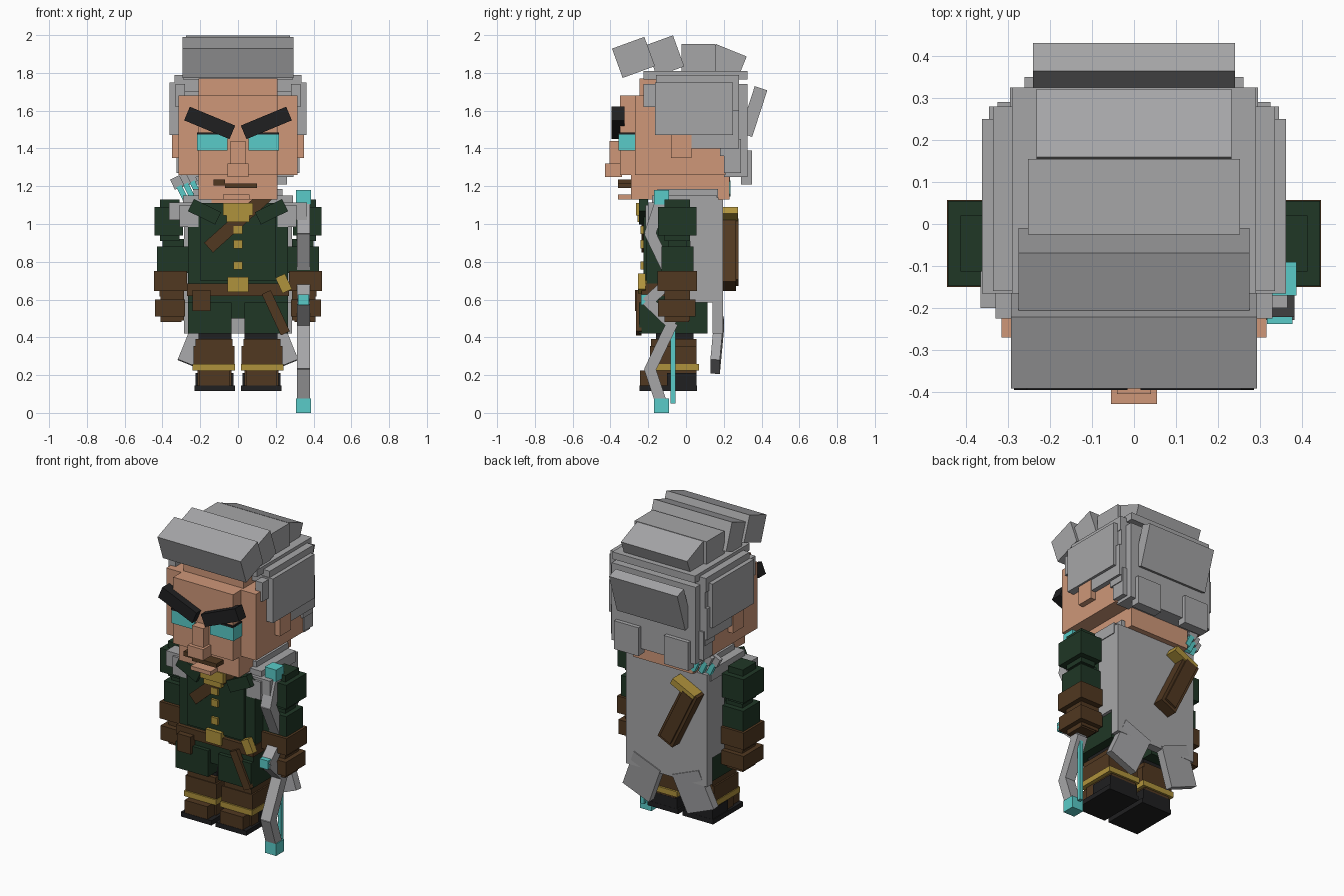
import bpy, bmesh, math
from mathutils import Matrix, Vector

cube = bpy.data.objects.get("Cube")
if cube:
    bpy.data.objects.remove(cube, do_unlink=True)


def material(name, rgb):
    m = bpy.data.materials.new(name)
    m.use_nodes = True
    col = (*rgb, 1)
    m.diffuse_color = col
    b = next(n for n in m.node_tree.nodes if n.type == 'BSDF_PRINCIPLED')
    b.inputs["Base Color"].default_value = col
    b.inputs["Roughness"].default_value = 0.9
    return m


GREY = material("grey", (0.38, 0.38, 0.39))
SKIN = material("skin", (0.62, 0.31, 0.19))
GREEN = material("dark green", (0.014, 0.038, 0.019))
BROWN = material("leather brown", (0.082, 0.04, 0.015))
GOLD = material("gold", (0.43, 0.29, 0.045))
CYAN = material("cyan", (0.1, 0.6, 0.58))
BLACK = material("black", (0.014, 0.014, 0.015))


def block(name, mat, center, size, rx=0, ry=0):
    """Box from centre and size, turned about x or y in degrees."""
    bm = bmesh.new()
    rot = Matrix.Rotation(math.radians(ry), 4, 'Y') @ Matrix.Rotation(math.radians(rx), 4, 'X')
    bmesh.ops.create_cube(bm, size=1, matrix=rot @ Matrix.Diagonal((*size, 1)))
    me = bpy.data.meshes.new(name)
    bm.to_mesh(me)
    bm.free()
    me.materials.append(mat)
    ob = bpy.data.objects.new(name, me)
    ob.location = center
    bpy.context.collection.objects.link(ob)
    return ob


def span(name, mat, x0, x1, y0, y1, z0, z1):
    """Upright box from its limits."""
    return block(name, mat, ((x0 + x1) / 2, (y0 + y1) / 2, (z0 + z1) / 2),
                 (abs(x1 - x0), y1 - y0, z1 - z0))


def wide(name, mat, x, *yz):
    return span(name, mat, -x, x, *yz)


# Head
wide("head", SKIN, 0.315, -0.27, 0.21, 1.26, 1.68)
wide("face", SKIN, 0.21, -0.35, 0.2, 1.26, 1.68)
wide("forehead", SKIN, 0.21, -0.245, 0.2, 1.6, 1.77)
wide("jaw", SKIN, 0.21, -0.29, 0.23, 1.13, 1.27)
span("chin", SKIN, -0.08, 0.06, -0.36, -0.28, 1.13, 1.155)
wide("nose_bridge", SKIN, 0.04, -0.405, -0.33, 1.3, 1.44)
wide("nose_tip", SKIN, 0.055, -0.428, -0.34, 1.25, 1.32)
span("mouth", BROWN, -0.07, 0.1, -0.36, 0, 1.19, 1.215)
span("mouth_corner", BROWN, -0.13, -0.07, -0.36, -0.28, 1.205, 1.235)
for s, side in ((-1, "right"), (1, "left")):
    span(f"{side}_ear", SKIN, s * 0.3, s * 0.35, -0.08, 0.03, 1.35, 1.48)
    span(f"{side}_eye", CYAN, s * 0.055, s * 0.218, -0.358, -0.26, 1.39, 1.475)
    span(f"{side}_eyelash", BLACK, s * 0.055, s * 0.218, -0.36, -0.26, 1.473, 1.485)
    block(f"{side}_eyebrow", BLACK, (s * 0.15, -0.36, 1.535), (0.26, 0.07, 0.078), ry=-s * 22.6)

# Hair: cap, sides, back and tilted crest blocks
wide("hair_cap", GREY, 0.335, -0.16, 0.28, 1.7, 1.79)
wide("hair_top", GREY, 0.29, -0.225, 0.325, 1.765, 1.81)
wide("hair_back", GREY, 0.33, 0.18, 0.28, 1.36, 1.77)
wide("hair_back_centre", GREY, 0.295, 0.2, 0.325, 1.25, 1.74)
block("hair_back_flap", GREY, (0, 0.357, 1.595), (0.48, 0.07, 0.26), rx=-18)
for s, side in ((-1, "right"), (1, "left")):
    span(f"{side}_hair_side", GREY, s * 0.28, s * 0.362, -0.165, 0.25, 1.47, 1.75)
    span(f"{side}_hair_temple", GREY, s * 0.28, s * 0.33, -0.225, -0.1, 1.62, 1.74)
    span(f"{side}_hair_rear", GREY, s * 0.28, s * 0.345, 0.03, 0.28, 1.4, 1.6)
    span(f"{side}_hair_lower", GREY, s * 0.22, s * 0.325, 0.2, 0.29, 1.27, 1.45)
    span(f"{side}_hair_tab", GREY, s * 0.09, s * 0.26, 0.29, 0.35, 1.21, 1.39)
block("crest_front", GREY, (0, -0.278, 1.882), (0.585, 0.182, 0.165), rx=20)
block("crest_second", GREY, (0, -0.112, 1.89), (0.55, 0.155, 0.175), rx=20)
wide("crest_third", GREY, 0.252, -0.025, 0.155, 1.79, 1.953)
block("crest_rear", GREY, (0, 0.212, 1.85), (0.465, 0.175, 0.15), rx=-22)

# Torso, collar, belt
wide("torso", GREEN, 0.265, -0.21, 0.05, 0.66, 1.1)
wide("chest", GREEN, 0.2, -0.225, 0.05, 0.7, 1.11)
wide("neck", SKIN, 0.14, -0.18, 0.12, 1.08, 1.15)
wide("belt", BROWN, 0.27, -0.235, 0.1, 0.62, 0.685)
wide("belt_buckle", GOLD, 0.055, -0.25, -0.2, 0.64, 0.72)
wide("collar_clasp", GOLD, 0.08, -0.265, -0.2, 1.045, 1.112)
wide("collar_clasp_lower", GOLD, 0.06, -0.258, -0.2, 1.01, 1.05)
for i, z in enumerate((0.968, 0.893, 0.78)):
    wide(f"button_{i + 1}", GOLD, 0.023, -0.24, -0.2, z - 0.022, z + 0.022)
block("chest_strap", BROWN, (0, -0.22, 1.015), (0.42, 0.03, 0.07), ry=-42)
block("hanging_strap", BROWN, (0.2, -0.25, 0.53), (0.052, 0.03, 0.24), ry=-25)
block("strap_buckle", GOLD, (0.242, -0.235, 0.685), (0.055, 0.04, 0.09), ry=-25)
span("belt_pouch", BROWN, -0.24, -0.145, -0.27, -0.18, 0.54, 0.65)

for s, side in ((-1, "right"), (1, "left")):
    # Mantle and collar
    block(f"{side}_collar_flap", GREEN, (s * 0.177, -0.225, 1.065), (0.16, 0.05, 0.072), ry=-s * 26)
    span(f"{side}_mantle_shoulder", GREY, s * 0.2, s * 0.365, -0.2, -0.06, 1.02, 1.115)
    span(f"{side}_mantle_front", GREY, s * 0.21, s * 0.31, -0.215, -0.1, 0.985, 1.1)
    span(f"{side}_mantle_upper", GREY, s * 0.13, s * 0.29, -0.18, 0.165, 1.08, 1.15)
    span(f"{side}_mantle_neck", GREY, s * 0.11, s * 0.235, -0.15, 0.17, 1.1, 1.185)

    # Arms: crossed pairs of blocks
    for part, mat, z0, z1, xi, xo, y0, y1 in (
            ("shoulder", GREEN, 0.94, 1.09, 0.29, 0.443, -0.148, 0.055),
            ("upper_arm", GREEN, 0.74, 0.88, 0.265, 0.43, -0.13, 0.04),
            ("cuff", BROWN, 0.645, 0.752, 0.27, 0.445, -0.15, 0.057),
            ("glove", BROWN, 0.51, 0.6, 0.28, 0.44, -0.148, 0.05)):
        span(f"{side}_{part}", mat, s * xi, s * xo, y0, y1, z0, z1)
        span(f"{side}_{part}_core", mat, s * (xi + 0.02), s * (xo - 0.03),
             y0 + 0.035, y1 - 0.035, z0 - 0.03, z1 + 0.04)
    span(f"{side}_wrist", BROWN, s * 0.285, s * 0.41, -0.11, 0.02, 0.49, 0.66)

    # Coat skirt, legs and boots
    span(f"{side}_coat_skirt", GREEN, s * 0.035, s * 0.265, -0.25, 0.115, 0.42, 0.585)
    span(f"{side}_coat_hip", GREEN, 0, s * 0.265, -0.225, 0.09, 0.5, 0.67)
    span(f"{side}_trouser", BLACK, s * 0.035, s * 0.21, -0.16, 0.04, 0.37, 0.45)
    span(f"{side}_boot", BROWN, s * 0.018, s * 0.235, -0.19, 0.055, 0.26, 0.355)
    span(f"{side}_boot_top", BROWN, s * 0.03, s * 0.225, -0.185, 0.055, 0.34, 0.39)
    span(f"{side}_boot_ankle", BROWN, s * 0.035, s * 0.215, -0.17, 0.055, 0.14, 0.27)
    span(f"{side}_boot_band", GOLD, s * 0.015, s * 0.24, -0.2, 0.068, 0.225, 0.26)
    span(f"{side}_boot_toe", BROWN, s * 0.045, s * 0.205, -0.243, -0.1, 0.14, 0.225)
    span(f"{side}_boot_heel", BLACK, s * 0.025, s * 0.225, -0.1, 0.056, 0.135, 0.21)
    span(f"{side}_sole", BLACK, s * 0.015, s * 0.23, -0.245, 0.057, 0.115, 0.145)

    # Cape sides and torn corners
    span(f"{side}_cape_side", GREY, s * 0.21, s * 0.285, 0.02, 0.172, 0.585, 1.14)
    block(f"{side}_cape_corner", GREY, (s * 0.18, 0.165, 0.36), (0.2, 0.05, 0.25), rx=-5, ry=-s * 22)

# Cape back
wide("cape", GREY, 0.285, 0.14, 0.195, 0.42, 1.13)
wide("cape_inner", GREY, 0.25, 0.04, 0.15, 0.6, 1.14)

# Quiver and arrows
block("quiver", BROWN, (-0.125, 0.228, 0.85), (0.115, 0.075, 0.4), ry=-26)
block("quiver_panel", BROWN, (-0.125, 0.23, 0.85), (0.08, 0.095, 0.36), ry=-26)
block("quiver_band", GOLD, (-0.165, 0.235, 1.035), (0.17, 0.08, 0.04), ry=-26)
for i in range(3):
    x, y, z = -0.295 + 0.035 * i, 0.16 + 0.03 * i, 1.165 + 0.012 * i
    block(f"arrow_shaft_{i + 1}", CYAN, (x, y, z), (0.03, 0.03, 0.08), ry=-26)
    block(f"arrow_fletching_{i + 1}", GREY, (x - 0.027, y, z + 0.055), (0.055, 0.028, 0.06), ry=-26)

# Recurve bow, symmetrical about its grip
BOW_X, MID = 0.347, 0.59
half = [(-0.2, 0.0), (-0.075, 0.12), (-0.19, 0.36), (-0.13, 0.54)]
for s, side in ((-1, "lower"), (1, "upper")):
    pts = [Vector((BOW_X, y, MID + s * d)) for y, d in half]
    for i, (a, b) in enumerate(zip(pts, pts[1:])):
        d = b - a
        block(f"bow_{side}_limb_{i + 1}", GREY, (a + b) / 2, (0.07, 0.06, d.length + 0.02),
              rx=-math.degrees(math.atan2(d.y, d.z)))
    span(f"bow_{side}_tip", CYAN, BOW_X - 0.04, BOW_X + 0.04, -0.17, -0.09,
         MID + s * 0.552 - 0.038, MID + s * 0.552 + 0.038)
span("bow_gem", CYAN, 0.317, 0.377, -0.238, -0.172, 0.57, 0.626)
span("bow_string", CYAN, BOW_X - 0.011, BOW_X + 0.011, -0.081, -0.056, 0.05, 1.13)
